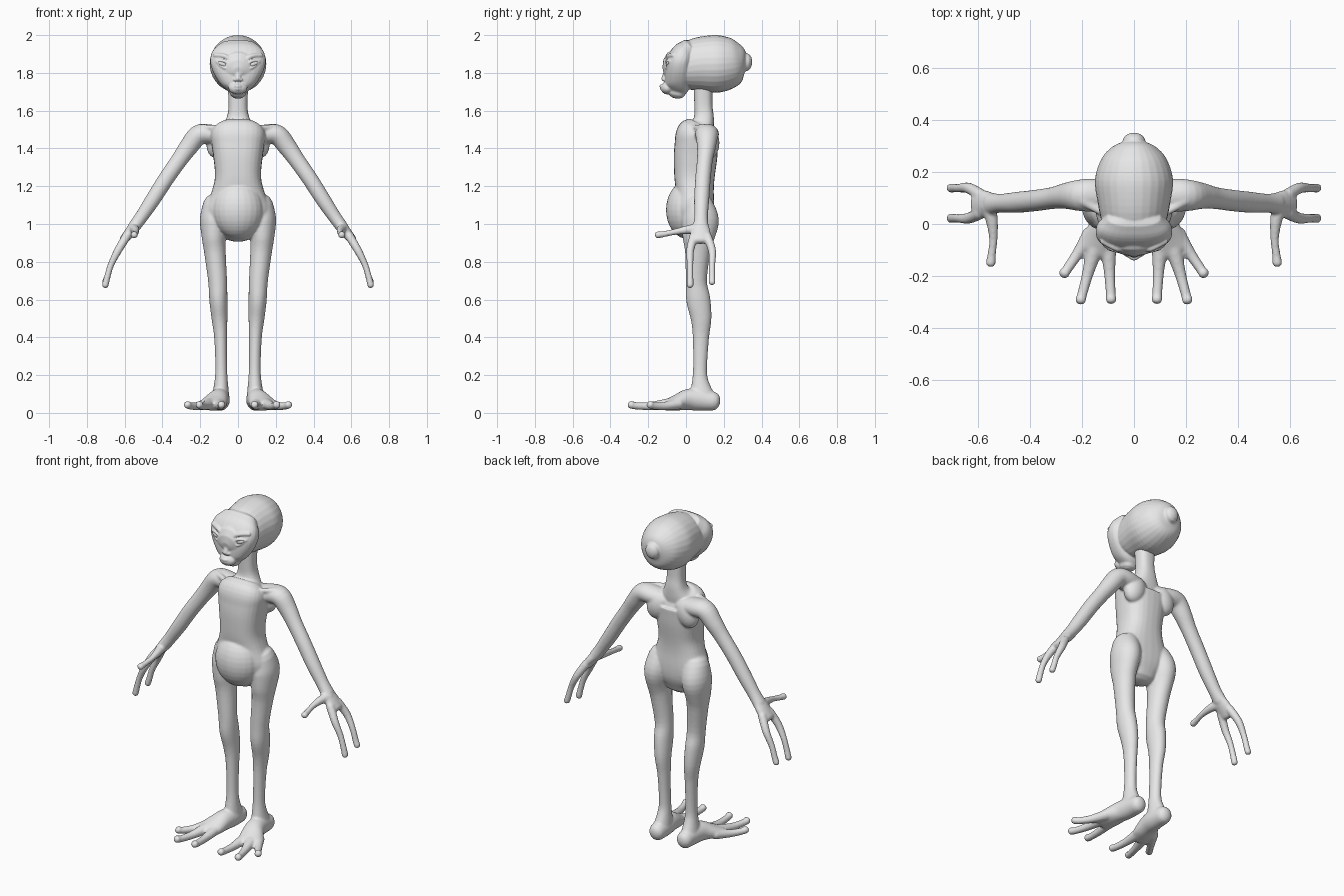
import bpy, bmesh, math
from mathutils import Vector, Matrix

cube = bpy.data.objects.get("Cube")
if cube:
    bpy.data.objects.remove(cube)

skin = bpy.data.materials.new("grey_skin")
skin.use_nodes = True
grey = (0.8, 0.8, 0.8, 1)
skin.diffuse_color = grey
skin.node_tree.nodes["Principled BSDF"].inputs["Base Color"].default_value = grey

X, Y, Z = Vector((1, 0, 0)), Vector((0, 1, 0)), Vector((0, 0, 1))
SEGMENTS = 28


def catmull(stations, steps=4):
    """Smoothly interpolate stations of (x, y, z, half width, half depth)."""
    pts = [stations[0]] + list(stations) + [stations[-1]]
    out = []
    for p, q, r, s in zip(pts, pts[1:], pts[2:], pts[3:]):
        for k in range(steps):
            t = k / steps
            out.append([b + 0.5 * t * (c - a + t * (2 * a - 5 * b + 4 * c - d + t * (3 * (b - c) + d - a)))
                        for a, b, c, d in zip(p, q, r, s)])
    out.append(list(stations[-1]))
    return out


def loft(bm, stations, side, mirror=1, power=2.0):
    """Skin rounded sections along a path, with domed ends."""
    path = catmull([s if len(s) == 5 else (*s, s[-1]) for s in stations])
    centres = [Vector(p[:3]) for p in path]
    last = len(path) - 1
    sections = []
    for i, p in enumerate(path):
        tangent = (centres[min(i + 1, last)] - centres[max(i - 1, 0)]).normalized()
        sections.append((centres[i], tangent, p[3], p[4]))

    def dome(section, direction):
        c, t, a, b = section
        depth = 0.8 * min(a, b)
        return [(c + t * direction * depth * math.sin(g), t, a * math.cos(g), b * math.cos(g))
                for g in (math.radians(d) for d in (30, 55, 78))]

    sections = dome(sections[0], -1)[::-1] + sections + dome(sections[-1], 1)
    rings = []
    for c, t, a, b in sections:
        s = (side - t * side.dot(t)).normalized()
        u = t.cross(s)
        ring = []
        for k in range(SEGMENTS):
            ang = math.tau * k / SEGMENTS
            ca, sa = math.cos(ang), math.sin(ang)
            v = c + s * a * math.copysign(abs(ca) ** (2 / power), ca)
            v += u * b * math.copysign(abs(sa) ** (2 / power), sa)
            ring.append(bm.verts.new((v.x * mirror, v.y, v.z)))
        rings.append(ring)
    for lower, upper in zip(rings, rings[1:]):
        for k in range(SEGMENTS):
            j = (k + 1) % SEGMENTS
            bm.faces.new((lower[k], lower[j], upper[j], upper[k]))
    bm.faces.new(rings[0][::-1])
    bm.faces.new(rings[-1])


def ball(bm, centre, size, mirror=1, tilt=0.0):
    x, y, z = centre
    place = Matrix.Translation((x * mirror, y, z)) @ Matrix.Rotation(-tilt * mirror, 4, 'Y')
    bmesh.ops.create_uvsphere(bm, u_segments=24, v_segments=16, radius=1,
                              matrix=place @ Matrix.Diagonal((*size, 1)))


def finish(bm, name, voxel=None, smoothing=4):
    bmesh.ops.recalc_face_normals(bm, faces=bm.faces)
    for f in bm.faces:
        f.smooth = True
    mesh = bpy.data.meshes.new(name)
    bm.to_mesh(mesh)
    bm.free()
    mesh.materials.append(skin)
    obj = bpy.data.objects.new(name, mesh)
    bpy.context.collection.objects.link(obj)
    if voxel:
        # Fuse the overlapping parts into one continuous skin
        fuse = obj.modifiers.new("fuse", 'REMESH')
        fuse.mode = 'VOXEL'
        fuse.voxel_size = voxel
        fuse.use_smooth_shade = True
        relax = obj.modifiers.new("relax", 'SMOOTH')
        relax.factor = 0.5
        relax.iterations = smoothing
    return obj


# Torso and neck
body = bmesh.new()
trunk = [(.97, .045, .1, .08), (1.02, .05, .15, .095), (1.08, .05, .172, .1),
         (1.17, .047, .14, .1), (1.25, .045, .122, .107), (1.35, .05, .13, .115),
         (1.42, .055, .14, .115), (1.475, .06, .145, .112), (1.505, .075, .12, .088),
         (1.53, .09, .08, .06), (1.57, .095, .058, .052), (1.63, .092, .05, .048),
         (1.74, .09, .055, .05)]
loft(body, [(0, y, z, a, b) for z, y, a, b in trunk], X, power=2.5)
ball(body, (0, .01, 1.075), (.138, .116, .155))  # round belly

for m in (1, -1):
    # Shoulder, collar bone and shoulder blade
    loft(body, [(.03, .02, 1.505, .014), (.11, .04, 1.51, .014), (.2, .09, 1.51, .018)], Y, m)
    ball(body, (.1, .125, 1.43), (.065, .052, .085), m, .3)
    # Arm down to the wrist
    loft(body, [(.06, .1, 1.46, .06, .05), (.15, .11, 1.475, .064, .052),
                (.21, .11, 1.47, .06, .054), (.26, .108, 1.41, .05, .05),
                (.31, .1, 1.34, .042, .044), (.38, .09, 1.24, .041, .042),
                (.45, .083, 1.13, .04, .04), (.51, .08, 1.04, .036, .035),
                (.55, .078, .985, .042, .033)], Y, m)
    # Palm, two long fingers and a forward thumb
    loft(body, [(.53, .078, 1.01, .036, .03), (.57, .077, .96, .052, .028),
                (.605, .077, .915, .058, .024)], Y, m)
    for base, tip, end in ((.042, .022, .675), (.112, .138, .69)):
        loft(body, [(.59, base, .935, .024), (.635, tip, .86, .021), (.672, tip, .785, .017),
                    (.692, tip, .72, .017), (.703, tip, end, .018)], Y, m)
    loft(body, [(.56, .07, .975, .03), (.545, .01, .97, .023), (.54, -.06, .958, .016),
                (.546, -.115, .947, .016), (.55, -.15, .942, .019)], X, m)

    # Leg with buttock, knee and calf
    leg = [(1.1, .11, .065, .075, .08), (1.02, .125, .076, .077, .098),
           (.93, .128, .066, .064, .085), (.85, .122, .062, .057, .067),
           (.7, .108, .055, .05, .056), (.6, .104, .065, .048, .064),
           (.5, .098, .08, .042, .055), (.4, .092, .079, .034, .043),
           (.25, .089, .075, .031, .037), (.17, .089, .075, .035, .043),
           (.08, .092, .085, .047, .072)]
    loft(body, [(x, y, z, a, b) for z, x, y, a, b in leg], X, m)
    # Foot with three splayed toes
    loft(body, [(.092, .145, .062, .046, .05), (.095, .07, .07, .052, .058),
                (.105, .01, .07, .056, .056), (.125, -.05, .054, .068, .042),
                (.145, -.1, .042, .07, .03)], X, m)
    for bx, by, tx, ty in ((.1, -.07, .088, -.29), (.15, -.09, .205, -.292), (.165, -.04, .268, -.19)):
        mx, my = (bx + tx) / 2, (by + ty) / 2
        loft(body, [(bx, by, .048, .034, .03), (mx, my, .036, .022),
                    (tx * .8 + mx * .2, ty * .8 + my * .2, .038, .019), (tx, ty, .044, .021)],
             X if ty < -.2 else X + Y, m)
finish(body, "body", .0065)

# Skull, long towards the back
head = bmesh.new()
skull = [(.315, 1.857, .045, .05), (.295, 1.857, .085, .092), (.25, 1.853, .125, .13),
         (.17, 1.848, .15, .152), (.08, 1.846, .139, .145), (.01, 1.835, .125, .128),
         (-.04, 1.825, .11, .105)]
loft(head, [(0, y, z, a, b) for y, z, a, b in skull], X)
# Broad face narrowing to the chin
face = [(1.7, -.05, .045, .05), (1.725, -.045, .078, .063), (1.76, -.042, .107, .07),
        (1.81, -.037, .134, .074), (1.86, -.03, .147, .073), (1.9, -.012, .14, .066),
        (1.925, .01, .118, .055)]
loft(head, [(0, y, z, a, b) for z, y, a, b in face], X, power=2.4)
# Nose, muzzle and lips
loft(head, [(0, -.095, 1.83, .014), (0, -.108, 1.79, .015), (0, -.113, 1.768, .018)], X)
ball(head, (0, -.098, 1.72), (.05, .035, .034))
for z, out in ((1.73, .132), (1.716, .129)):
    loft(head, [(-.03, -.113, z - .002, .006), (0, -out, z, .009), (.03, -.113, z - .002, .006)], Z)

for m in (1, -1):
    ball(head, (.014, -.113, 1.764), (.011, .012, .009), m)  # nostril
    # Brow ridge and slanted eyelids
    loft(head, [(.02, -.098, 1.845, .01), (.065, -.094, 1.886, .012), (.12, -.064, 1.893, .013)], Z, m)
    for mid_z in (1.862, 1.826):
        loft(head, [(.036, -.104, 1.834, .005), (.072, -.103, mid_z, .007),
                    (.114, -.083, 1.86, .005)], Z, m)
finish(head, "head", .0042, 3)

# Eyeballs between the lids
for m, name in ((1, "left_eye"), (-1, "right_eye")):
    eye = bmesh.new()
    ball(eye, (.074, -.092, 1.845), (.034, .014, .015), m, .35)
    finish(eye, name)
